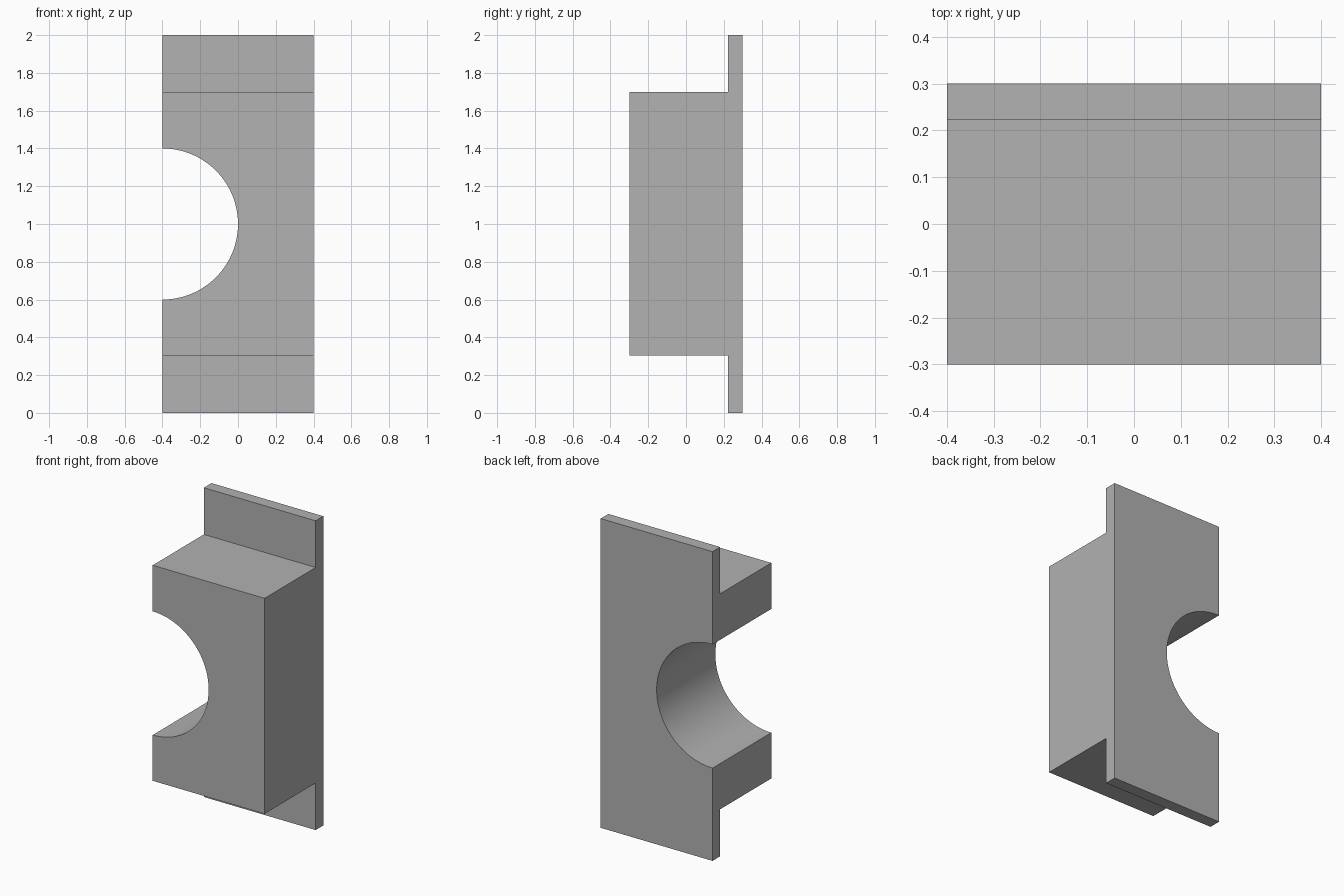
import bpy
import bmesh
import math

default_cube = bpy.data.objects.get("Cube")
if default_cube:
    bpy.data.objects.remove(default_cube, do_unlink=True)

HALF_WIDTH = 0.4
FRONT, STEP, BACK = -0.3, 0.222, 0.3
BLOCK_LOW, BLOCK_HIGH, HEIGHT = 0.304, 1.698, 2.0
BORE_RADIUS = 0.4

grey = bpy.data.materials.new("plain grey")
grey.use_nodes = True
colour = (0.445, 0.445, 0.445, 1)
grey.diffuse_color = colour
grey.node_tree.nodes["Principled BSDF"].inputs["Base Color"].default_value = colour

# Flanged block: stepped side profile swept across the width
profile = [(BACK, 0), (BACK, HEIGHT), (STEP, HEIGHT), (STEP, BLOCK_HIGH),
           (FRONT, BLOCK_HIGH), (FRONT, BLOCK_LOW), (STEP, BLOCK_LOW), (STEP, 0)]
bm = bmesh.new()
face = bm.faces.new([bm.verts.new((-HALF_WIDTH, y, z)) for y, z in profile])
sweep = bmesh.ops.extrude_face_region(bm, geom=[face])
moved = [v for v in sweep["geom"] if isinstance(v, bmesh.types.BMVert)]
bmesh.ops.translate(bm, verts=moved, vec=(2 * HALF_WIDTH, 0, 0))
bmesh.ops.recalc_face_normals(bm, faces=bm.faces)
mesh = bpy.data.meshes.new("flanged_block")
bm.to_mesh(mesh)
bm.free()
mesh.materials.append(grey)
block = bpy.data.objects.new("flanged_block", mesh)
bpy.context.collection.objects.link(block)

# Half-round channel cut through the right side
bpy.ops.mesh.primitive_cylinder_add(
    vertices=96, radius=BORE_RADIUS, depth=1,
    location=(-HALF_WIDTH, 0, HEIGHT / 2), rotation=(math.pi / 2, 0, 0))
cutter = bpy.context.object
cutter.name = "channel_cutter"
cutter.hide_render = True
cutter.data.materials.append(grey)

cut = block.modifiers.new("channel", 'BOOLEAN')
cut.operation = 'DIFFERENCE'
cut.solver = 'EXACT'
cut.object = cutter

bpy.ops.object.select_all(action='DESELECT')
block.select_set(True)
bpy.context.view_layer.objects.active = block
bpy.ops.object.modifier_apply(modifier=cut.name)
bpy.data.objects.remove(cutter, do_unlink=True)

# Smooth channel wall, crisp edges elsewhere
bpy.ops.object.shade_smooth_by_angle(angle=math.radians(30))
